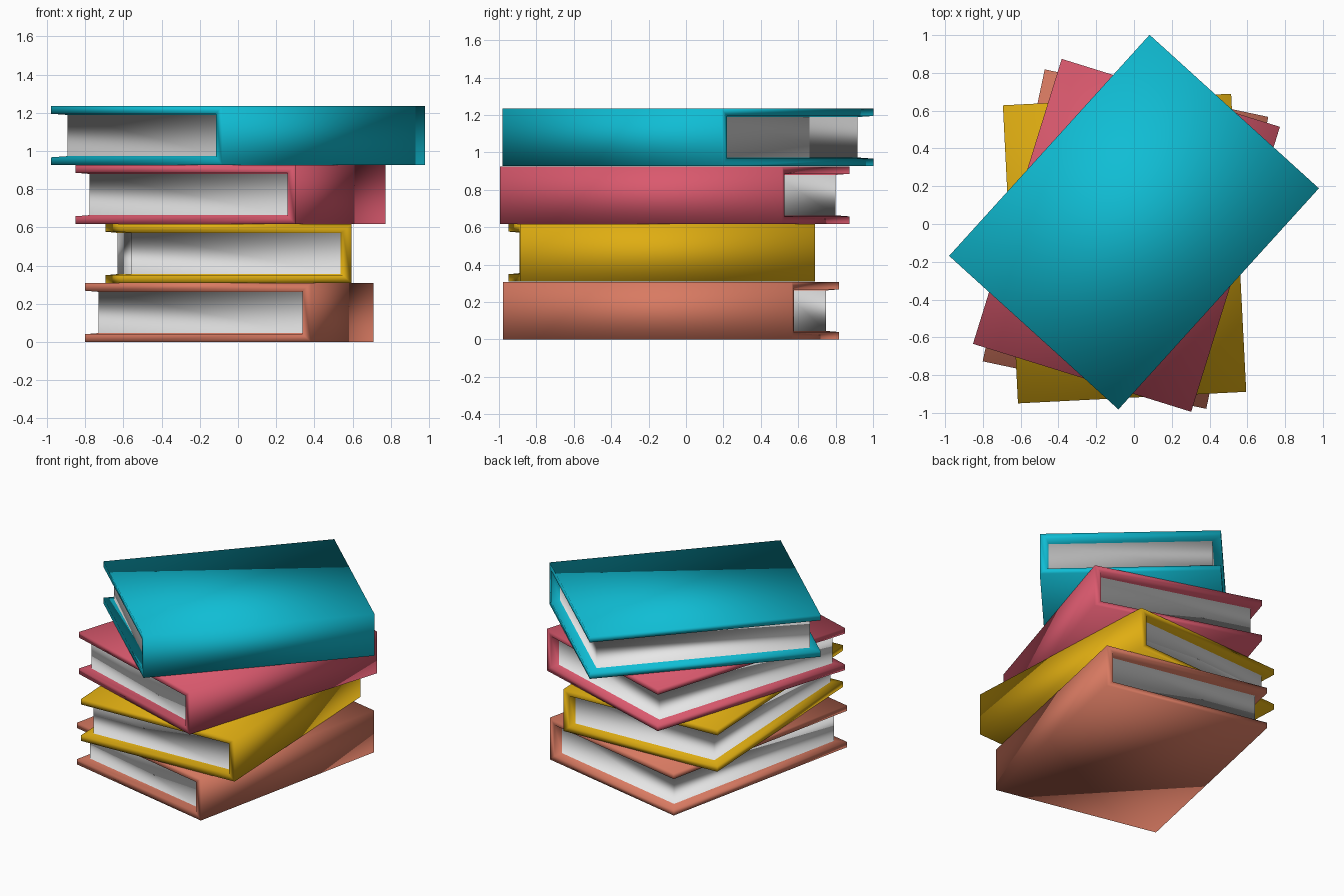
import bpy, math

if "Cube" in bpy.data.objects:
    bpy.data.objects.remove(bpy.data.objects["Cube"])

W, L, H = 0.605, 0.79, 0.154   # half width, half length, full book height
STEP = 0.309


def material(name, rgb):
    m = bpy.data.materials.new(name)
    m.diffuse_color = (*rgb, 1)
    m.use_nodes = True
    m.node_tree.nodes["Principled BSDF"].inputs["Base Color"].default_value = m.diffuse_color
    return m


paper = material("paper white", (0.80, 0.80, 0.80))


def book(name, mat, level, x, y, degrees):
    h = H
    # three rings: outer cover, cover rim, recessed page block
    # each: (spine x, fore-edge x, half length, half height)
    rings = [(W, -W, L, h),
             (W - 0.045, -W, L, h - 0.040),
             (W - 0.055, -W + 0.06, L - 0.06, h - 0.046)]
    verts = []
    for sx, fx, l, hh in rings:
        for z in (-hh, hh):
            verts += [(sx, -l, z), (fx, -l, z), (fx, l, z), (sx, l, z)]

    def v(ring, top, i):
        return ring * 8 + top * 4 + i

    # top, bottom and spine of the cover
    faces = [[v(0, 1, i) for i in range(4)][::-1],
             [v(0, 0, i) for i in range(4)],
             [v(0, 0, 0), v(0, 0, 3), v(0, 1, 3), v(0, 1, 0)]]
    # cover rim and the inside walls of the cover
    for r in (0, 1):
        for i in range(3):
            for t in (0, 1):
                q = [v(r, t, i), v(r, t, i + 1), v(r + 1, t, i + 1), v(r + 1, t, i)]
                faces.append(q if t else q[::-1])
        faces.append([v(r, 0, 0), v(r, 1, 0), v(r + 1, 1, 0), v(r + 1, 0, 0)])
        faces.append([v(r, 1, 3), v(r, 0, 3), v(r + 1, 0, 3), v(r + 1, 1, 3)])
    pages_from = len(faces)
    # page block sides
    for i in range(3):
        faces.append([v(2, 0, i), v(2, 1, i), v(2, 1, i + 1), v(2, 0, i + 1)])

    me = bpy.data.meshes.new(name)
    me.from_pydata(verts, [], faces)
    me.materials.append(mat)
    me.materials.append(paper)
    for p in me.polygons:
        p.use_smooth = True
        p.material_index = 1 if p.index >= pages_from else 0
    # consistent outward normals
    import bmesh
    bm = bmesh.new()
    bm.from_mesh(me)
    bmesh.ops.recalc_face_normals(bm, faces=bm.faces)
    bm.to_mesh(me)
    bm.free()

    ob = bpy.data.objects.new(name, me)
    bpy.context.collection.objects.link(ob)
    ob.location = (x, y, level * STEP + h)
    ob.rotation_euler.z = math.radians(degrees)


# stack from bottom to top
book("orange_book", material("terracotta", (0.69, 0.195, 0.122)), 0, -0.045, -0.08, -12.0)
book("yellow_book", material("mustard yellow", (0.74, 0.42, 0.006)), 1, -0.05, -0.13, 2.9)
book("red_book", material("rose red", (0.70, 0.10, 0.155)), 2, -0.04, -0.06, -17.3)
book("teal_book", material("teal", (0.005, 0.51, 0.66)), 3, 0.0, 0.01, -42.2)
